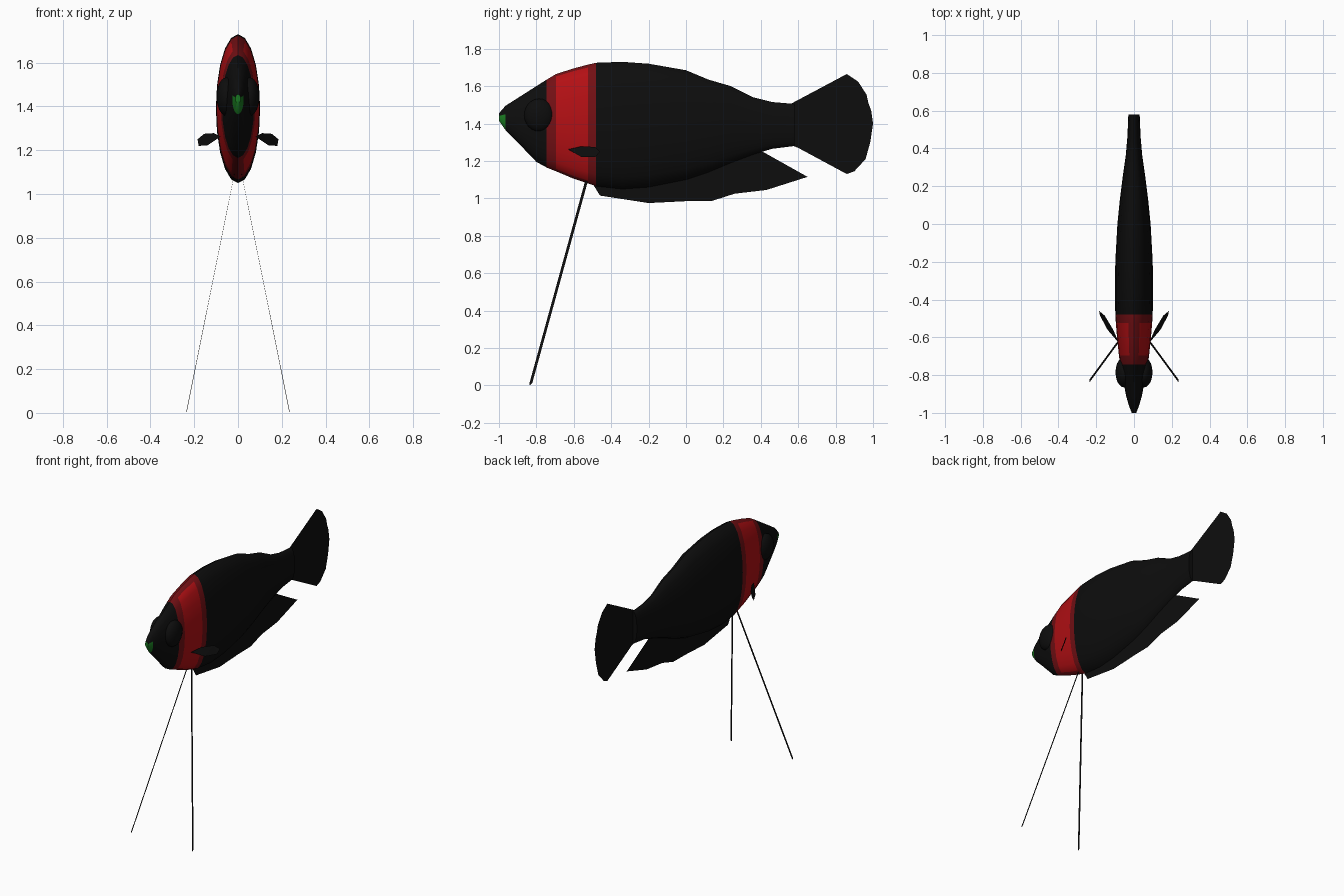
import bpy, bmesh, math
from mathutils import Vector

cube = bpy.data.objects.get("Cube")
if cube:
    bpy.data.objects.remove(cube)


def material(name, rgb):
    m = bpy.data.materials.new(name)
    m.use_nodes = True
    m.diffuse_color = (*rgb, 1)
    m.node_tree.nodes["Principled BSDF"].inputs["Base Color"].default_value = (*rgb, 1)
    return m


BLACK, RED, DARK_RED, GREEN = range(4)
MATS = [material("black", (0.004, 0.004, 0.004)),
        material("bright red", (0.45, 0.005, 0.007)),
        material("dark red", (0.17, 0.005, 0.007)),
        material("green", (0.01, 0.19, 0.015))]


def finish(name, bm, mats):
    mesh = bpy.data.meshes.new(name)
    bm.to_mesh(mesh)
    bm.free()
    obj = bpy.data.objects.new(name, mesh)
    bpy.context.collection.objects.link(obj)
    for m in mats:
        mesh.materials.append(m)
    return obj


def smooth(obj):
    bpy.ops.object.select_all(action="DESELECT")
    obj.select_set(True)
    bpy.context.view_layer.objects.active = obj
    bpy.ops.object.shade_smooth_by_angle(angle=math.radians(40))


def sheet(name, points):
    """One flat fin face from its outline."""
    bm = bmesh.new()
    bm.faces.new([bm.verts.new(p) for p in points])
    bmesh.ops.triangulate(bm, faces=bm.faces[:])
    return finish(name, bm, MATS[:1])


# Body: elliptical rings as (y, top z, bottom z, half width)
RINGS = [(-1.0, 1.455, 1.415, 0.012), (-0.965, 1.495, 1.365, 0.026),
         (-0.91, 1.53, 1.31, 0.042), (-0.8, 1.6, 1.195, 0.062),
         (-0.745, 1.635, 1.165, 0.073), (-0.695, 1.665, 1.145, 0.08),
         (-0.6, 1.695, 1.105, 0.09), (-0.525, 1.715, 1.08, 0.096),
         (-0.48, 1.725, 1.065, 0.099), (-0.34, 1.73, 1.05, 0.101),
         (-0.2, 1.72, 1.06, 0.099), (0.0, 1.685, 1.1, 0.088),
         (0.12, 1.635, 1.14, 0.076), (0.24, 1.6, 1.19, 0.061),
         (0.36, 1.54, 1.235, 0.044), (0.46, 1.515, 1.265, 0.035),
         (0.58, 1.505, 1.28, 0.03)]
SIDES = 20


def body_colour(y, height):
    if y < -0.97:
        return GREEN if height < 0.3 else BLACK
    if not -0.745 < y < -0.48:
        return BLACK
    inner = -0.695 < y < -0.525 and -0.97 < height < 0.9
    return RED if inner else DARK_RED


bm = bmesh.new()
loops = []
for y, top, bottom, half in RINGS:
    mid, rise = (top + bottom) / 2, (top - bottom) / 2
    loops.append([bm.verts.new((half * math.sin(a), y, mid + rise * math.cos(a)))
                  for a in (math.tau * j / SIDES for j in range(SIDES))])
for i in range(len(RINGS) - 1):
    for j in range(SIDES):
        k = (j + 1) % SIDES
        face = bm.faces.new((loops[i][j], loops[i][k], loops[i + 1][k], loops[i + 1][j]))
        height = math.cos(math.tau * (j + 0.5) / SIDES)
        face.material_index = body_colour((RINGS[i][0] + RINGS[i + 1][0]) / 2, height)
bm.faces.new(loops[0]).material_index = GREEN
bm.faces.new(loops[-1])
bmesh.ops.recalc_face_normals(bm, faces=bm.faces[:])
smooth(finish("body", bm, MATS))

# Tail and belly fins, flat on the centre plane
TAIL = [(0.55, 1.5), (0.6, 1.51), (0.86, 1.665), (0.92, 1.625), (0.965, 1.555),
        (0.975, 1.51), (0.99, 1.47), (1.0, 1.4), (0.985, 1.3), (0.96, 1.21),
        (0.9, 1.145), (0.86, 1.13), (0.6, 1.27), (0.55, 1.29)]
BELLY = [(-0.5, 1.08), (-0.46, 1.015), (-0.2, 0.975), (0.0, 0.985), (0.14, 0.987),
         (0.26, 1.025), (0.43, 1.045), (0.65, 1.115), (0.4, 1.255), (0.1, 1.16),
         (-0.2, 1.1)]
for name, outline in (("tail_fin", TAIL), ("belly_fin", BELLY)):
    sheet(name, [(0, y, z) for y, z in outline])

# Paired parts
PECTORAL = [(0.08, -0.63, 1.262), (0.11, -0.56, 1.278), (0.155, -0.485, 1.275),
            (0.185, -0.46, 1.25), (0.18, -0.485, 1.22), (0.14, -0.56, 1.222)]
for side, s in (("left", 1), ("right", -1)):
    # Bulging eye
    bpy.ops.mesh.primitive_uv_sphere_add(segments=20, ring_count=12, radius=1,
                                         location=(0.053 * s, -0.785, 1.445))
    eye = bpy.context.object
    eye.name = side + "_eye"
    eye.scale = (0.045, 0.08, 0.088)
    eye.data.materials.append(MATS[BLACK])
    smooth(eye)
    # Side fin
    sheet(side + "_pectoral_fin", [(x * s, y, z) for x, y, z in PECTORAL])
    # Long thin feeler ribbon
    top, tip = Vector((0.015 * s, -0.53, 1.1)), Vector((0.235 * s, -0.83, 0.01))
    edge = Vector((0, 0.008, 0.002))
    sheet(side + "_feeler", [top - edge, top + edge, tip + edge,
                             tip + Vector((0, -0.005, -0.01)), tip - edge])
